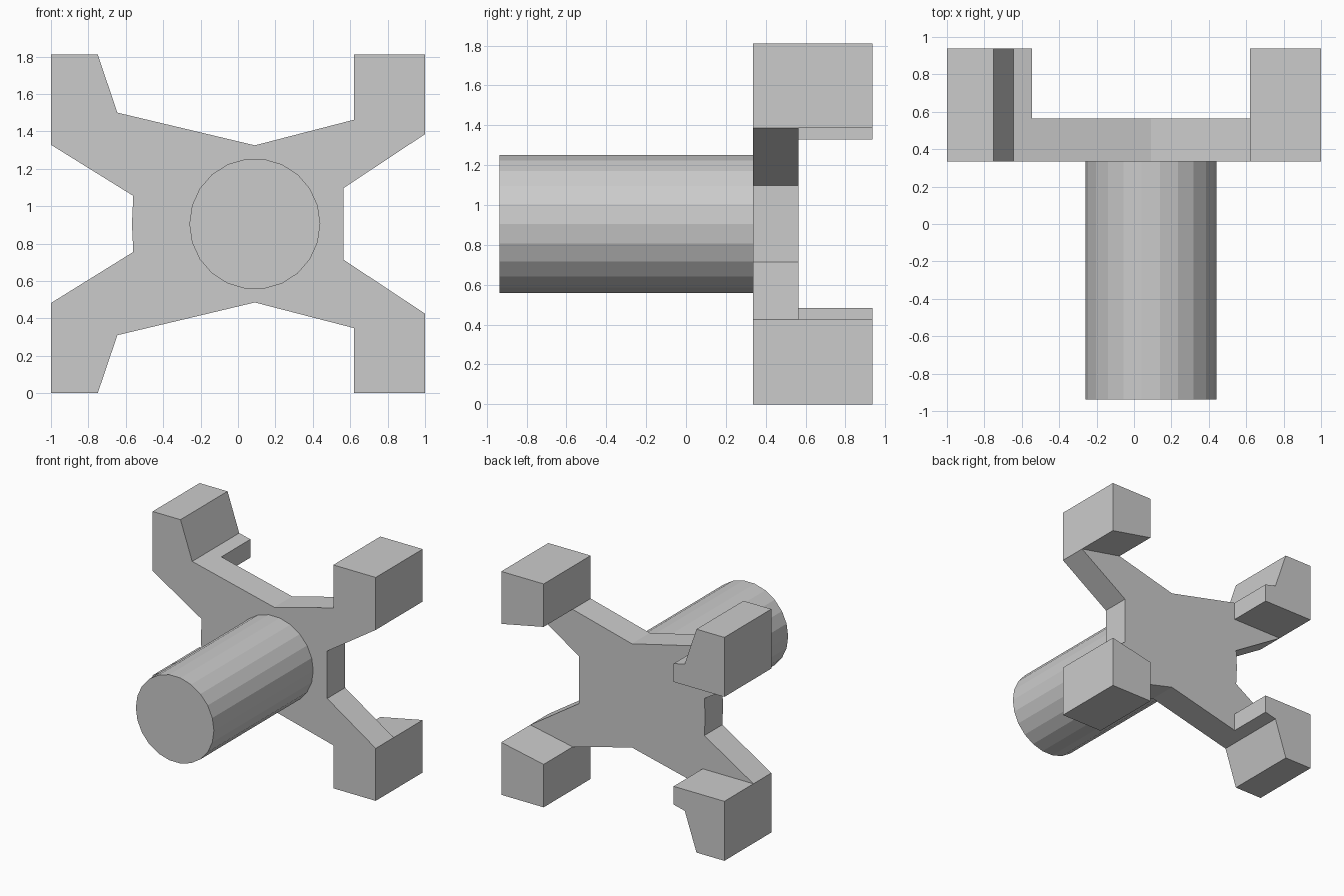
import bpy, bmesh, math

if "Cube" in bpy.data.objects:
    bpy.data.objects.remove(bpy.data.objects["Cube"])

Y_FRONT, Y_PLATE, Y_FOOT, HEIGHT = 0.335, 0.565, 0.937, 1.81
AXIS_X, AXIS_Z, RADIUS, Y_END = 0.09, 0.905, 0.35, -0.937


def mirrored(points):
    # reflect a profile top to bottom, keeping its winding
    return [(x, round(HEIGHT - z, 4)) for x, z in reversed(points)]


def edges(points):
    return list(zip(points, points[1:] + points[:1]))


# (x, z) profiles, clockwise seen from the front
upper = [(-0.56, 1.055), (-1, 1.328), (-0.545, 1.328), (-0.545, 1.476),
         (AXIS_X, 1.325), (0.62, 1.462), (1, 1.385), (0.565, 1.097)]
core = [(-0.567, AXIS_Z)] + upper + mirrored(upper)
left_foot = [(-1, 1.328), (-1, HEIGHT), (-0.75, HEIGHT), (-0.645, 1.50),
             (-0.545, 1.476), (-0.545, 1.328)]
right_foot = [(0.62, 1.462), (0.62, HEIGHT), (1, HEIGHT), (1, 1.385)]
feet = [left_foot, right_foot, mirrored(left_foot), mirrored(right_foot)]

bm = bmesh.new()


def cap(points, y):
    bm.faces.new([bm.verts.new((x, y, z)) for x, z in points])


def wall(edge, y0, y1):
    (ax, az), (bx, bz) = edge
    bm.faces.new([bm.verts.new(p) for p in
                  ((ax, y0, az), (bx, y0, bz), (bx, y1, bz), (ax, y1, az))])


# thin X-shaped plate, open where the feet join it
core_edges = set(edges(core))
foot_edges = {e for foot in feet for e in edges(foot)}
cap(core, Y_FRONT)
cap(core, Y_PLATE)
for a, b in edges(core):
    if (b, a) not in foot_edges:
        wall((a, b), Y_FRONT, Y_PLATE)

# four feet projecting backwards, flush with the plate front
for foot in feet:
    cap(foot, Y_FRONT)
    cap(foot, Y_FOOT)
    for a, b in edges(foot):
        wall((a, b), Y_PLATE, Y_FOOT)
        if (b, a) not in core_edges:
            wall((a, b), Y_FRONT, Y_PLATE)

bmesh.ops.remove_doubles(bm, verts=bm.verts[:], dist=0.0005)
bmesh.ops.recalc_face_normals(bm, faces=bm.faces[:])
bmesh.ops.dissolve_limit(bm, angle_limit=0.02, verts=bm.verts[:], edges=bm.edges[:])
mesh = bpy.data.meshes.new("bracket_plate")
bm.to_mesh(mesh)
bm.free()
bpy.context.collection.objects.link(bpy.data.objects.new("bracket_plate", mesh))

# round shaft pointing forward
bpy.ops.mesh.primitive_cylinder_add(
    vertices=22, radius=RADIUS, depth=Y_FRONT - Y_END,
    location=(AXIS_X, (Y_FRONT + Y_END) / 2, AXIS_Z),
    rotation=(math.pi / 2, math.pi / 2, 0))
bpy.context.object.name = "shaft"
